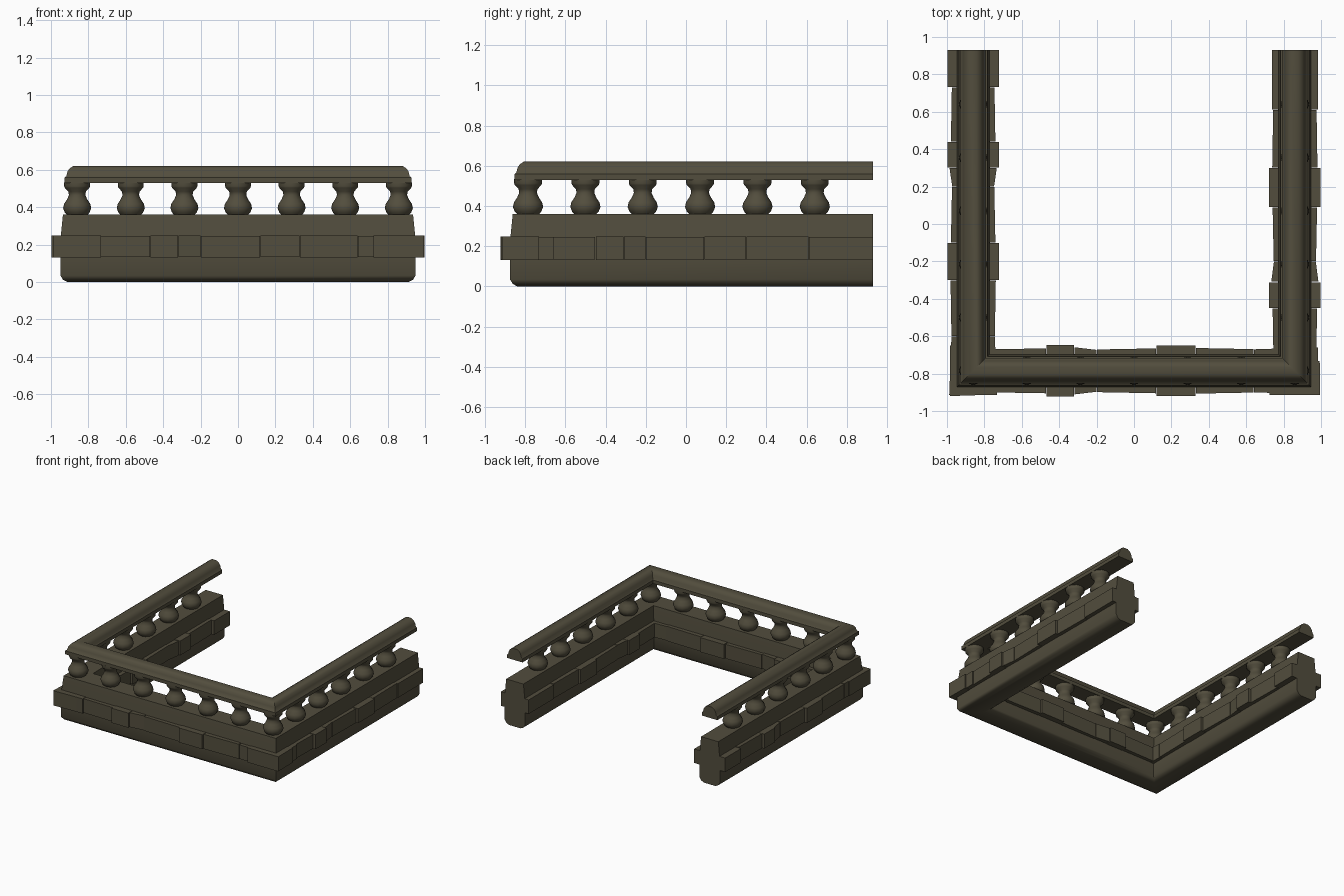
import bpy, bmesh, math

if "Cube" in bpy.data.objects:
    bpy.data.objects.remove(bpy.data.objects["Cube"])

CX, CY, END = 0.86, -0.785, 0.93   # wall centre lines and open ends

stone = bpy.data.materials.new("dark olive stone")
stone.diffuse_color = (0.085, 0.075, 0.047, 1)
stone.use_nodes = True
stone.node_tree.nodes["Principled BSDF"].inputs["Base Color"].default_value = stone.diffuse_color


def finish(bm, name, smooth=None):
    bmesh.ops.recalc_face_normals(bm, faces=bm.faces)
    me = bpy.data.meshes.new(name)
    bm.to_mesh(me)
    bm.free()
    me.materials.append(stone)
    ob = bpy.data.objects.new(name, me)
    bpy.context.collection.objects.link(ob)
    if smooth:
        bpy.ops.object.select_all(action='DESELECT')
        ob.select_set(True)
        bpy.context.view_layer.objects.active = ob
        bpy.ops.object.shade_smooth_by_angle(angle=math.radians(smooth))
    return ob


def sweep(name, half, smooth):
    """Sweep a symmetric profile of (offset, z) along the U path with mitred corners."""
    prof = half + [(-o, z) for o, z in reversed(half)]
    bm = bmesh.new()
    rings = []
    for k in range(4):
        ring = []
        for o, z in prof:
            x = (CX + o) * (-1 if k < 2 else 1)
            y = END if k in (0, 3) else CY - o
            ring.append(bm.verts.new((x, y, z)))
        rings.append(ring)
    n = len(prof)
    for a, b in zip(rings, rings[1:]):
        for i in range(n):
            j = (i + 1) % n
            bm.faces.new((a[i], a[j], b[j], b[i]))
    bm.faces.new(rings[0])
    bm.faces.new(rings[-1])
    return finish(bm, name, smooth)


# plinth with chamfered foot and slightly tapered upper course
sweep("plinth", [(0.052, 0.0), (0.075, 0.012), (0.09, 0.035), (0.09, 0.19),
                 (0.087, 0.25), (0.076, 0.36)], 40)

# handrail with rounded top
sweep("handrail", [(0.068, 0.53), (0.068, 0.558), (0.058, 0.566), (0.052, 0.590),
                   (0.040, 0.608), (0.020, 0.621)], 40)

# balusters: turned profile (radius, z)
turned = [(0.05, 0.355), (0.066, 0.372), (0.075, 0.395), (0.070, 0.418), (0.054, 0.442),
          (0.044, 0.465), (0.047, 0.484), (0.066, 0.504), (0.069, 0.512), (0.069, 0.533)]


def baluster(x, y, name, seg=12):
    bm = bmesh.new()
    rings = [[bm.verts.new((x + r * math.cos(2 * math.pi * i / seg),
                            y + r * math.sin(2 * math.pi * i / seg), z))
              for i in range(seg)] for r, z in turned]
    for a, b in zip(rings, rings[1:]):
        for i in range(seg):
            j = (i + 1) % seg
            bm.faces.new((a[i], a[j], b[j], b[i]))
    bm.faces.new(rings[0])
    bm.faces.new(rings[-1])
    finish(bm, name, 40)


STEP = CX / 3
for i in range(7):
    baluster(-CX + i * STEP, CY, f"front_baluster_{i + 1}")
for side, sx in (("left", -1), ("right", 1)):
    for i in range(1, 6):
        baluster(sx * CX, CY + i * 0.285, f"{side}_baluster_{i}")

# brick course: (start, end, half depth at start, half depth at end)
front = [(-0.985, -0.77, .135, .128), (-0.77, -0.47, .115, .120), (-0.47, -0.32, .138, .138),
         (-0.32, -0.20, .126, .112), (-0.20, 0.12, .114, .120), (0.12, 0.33, .135, .135),
         (0.33, 0.64, .122, .116), (0.64, 0.985, .115, .126)]
right = [(-0.915, -0.73, .135, .133), (-0.73, -0.45, .114, .119), (-0.45, -0.31, .138, .138),
         (-0.31, -0.20, .126, .112), (-0.20, 0.09, .113, .119), (0.09, 0.30, .137, .137),
         (0.30, 0.61, .121, .116), (0.61, END, .123, .123)]
left = [(-0.915, -0.60, .128, .116), (-0.60, -0.30, .116, .121), (-0.30, -0.10, .137, .137),
        (-0.10, 0.20, .119, .113), (0.20, 0.30, .112, .126), (0.30, 0.44, .138, .138),
        (0.44, 0.73, .119, .114), (0.73, END, .137, .137)]


def bricks(name, rows, place):
    bm = bmesh.new()
    for i, (a, b, wa, wb) in enumerate(rows):
        lo, hi = 0.132 + 0.002 * (i % 2), 0.249 - 0.003 * (i % 3 == 1)
        g = 0.0015
        a += g
        if b < END or name == "front_bricks":
            b -= g
        v = [bm.verts.new(place(t, o) + (z,)) for z in (lo, hi)
             for t, o in ((a, -wa), (b, -wb), (b, wb), (a, wa))]
        bm.faces.new(v[:4])
        bm.faces.new(v[4:])
        for k in range(4):
            m = (k + 1) % 4
            bm.faces.new((v[k], v[m], v[m + 4], v[k + 4]))
    finish(bm, name)


bricks("front_bricks", front, lambda t, o: (t, CY + o))
bricks("right_bricks", right, lambda t, o: (CX + o, t))
bricks("left_bricks", left, lambda t, o: (-CX + o, t))
